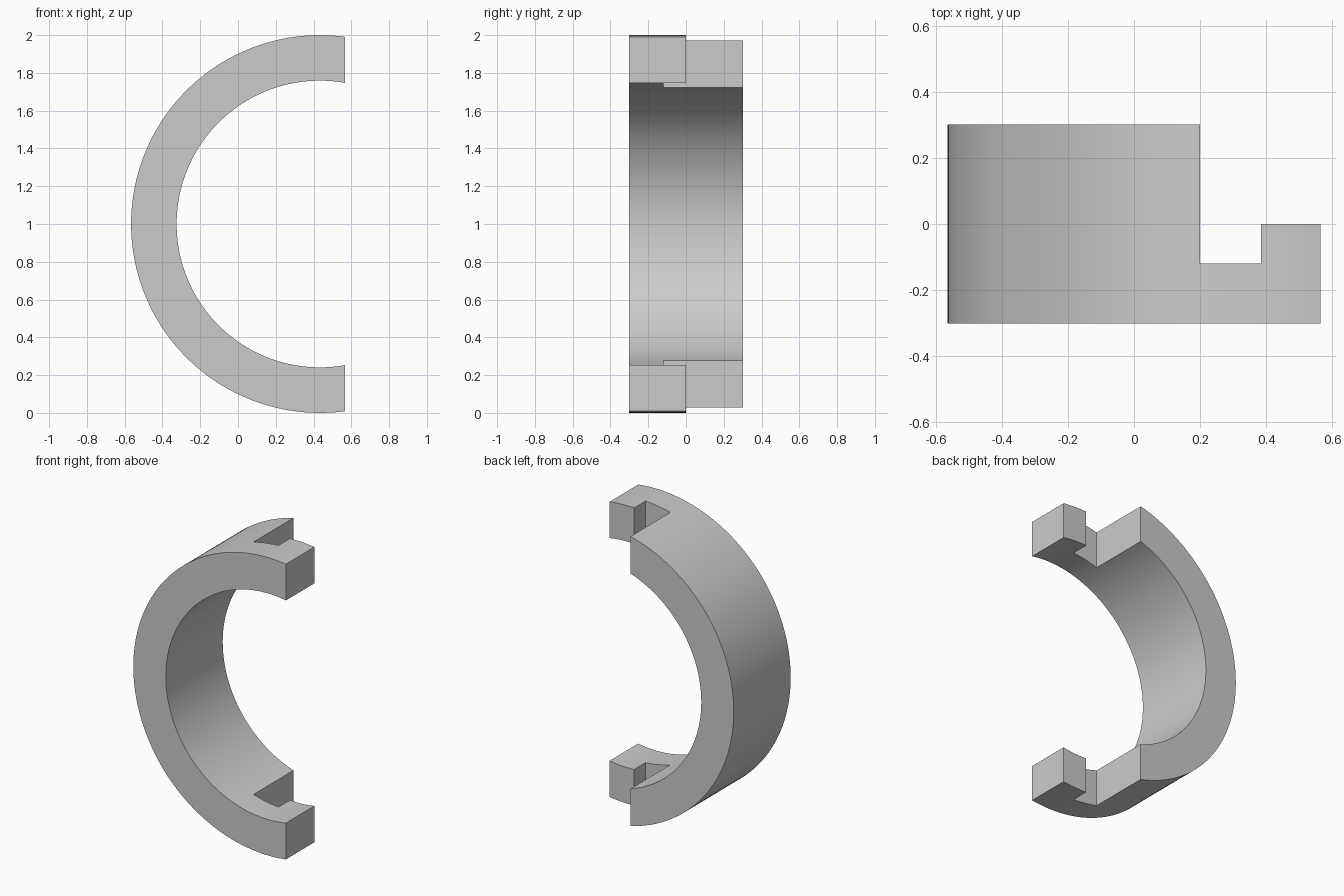
import bpy, bmesh
from math import cos, sin, pi, radians

cube = bpy.data.objects.get("Cube")
if cube:
    bpy.data.objects.remove(cube, do_unlink=True)

CENTRE_X, OUTER, INNER, HALF = 0.434, 1.0, 0.759, 0.302
SEGMENTS = 160

grey = bpy.data.materials.new("light grey")
grey.use_nodes = True
colour = (0.6, 0.6, 0.6, 1)
grey.diffuse_color = colour
grey.node_tree.nodes["Principled BSDF"].inputs["Base Color"].default_value = colour


def add_object(name, bm):
    bmesh.ops.recalc_face_normals(bm, faces=bm.faces[:])
    mesh = bpy.data.meshes.new(name)
    bm.to_mesh(mesh)
    bm.free()
    mesh.materials.append(grey)
    obj = bpy.data.objects.new(name, mesh)
    bpy.context.collection.objects.link(obj)
    return obj


# Full ring, a rectangular section swept about the y axis
bm = bmesh.new()
section = [(INNER, -HALF), (OUTER, -HALF), (OUTER, HALF), (INNER, HALF)]
loops = []
for i in range(SEGMENTS):
    a = 2 * pi * i / SEGMENTS
    loops.append([bm.verts.new((CENTRE_X + r * cos(a), y, 1 + r * sin(a)))
                  for r, y in section])
for i in range(SEGMENTS):
    here, there = loops[i - 1], loops[i]
    for j in range(4):
        bm.faces.new((here[j - 1], here[j], there[j], there[j - 1]))
ring = add_object("half_ring_clasp", bm)

# Hooked plan outline that trims the ring to a half with interlocking ends
bm = bmesh.new()
plan = [(-1, -0.5), (0.567, -0.5), (0.567, 0), (0.385, 0),
        (0.385, -0.12), (0.2, -0.12), (0.2, 0.5), (-1, 0.5)]
face = bm.faces.new([bm.verts.new((x, y, -0.5)) for x, y in plan])
top = bmesh.ops.extrude_face_region(bm, geom=[face])["geom"]
bmesh.ops.translate(bm, vec=(0, 0, 3),
                    verts=[v for v in top if isinstance(v, bmesh.types.BMVert)])
cutter = add_object("hook_outline_cutter", bm)
cutter.hide_render = True

trim = ring.modifiers.new("trim", "BOOLEAN")
trim.operation = "INTERSECT"
trim.solver = "EXACT"
trim.object = cutter

# Apply the trim, drop the helper and smooth the curved walls
bpy.context.view_layer.objects.active = ring
for obj in bpy.context.selected_objects:
    obj.select_set(False)
ring.select_set(True)
bpy.ops.object.modifier_apply(modifier=trim.name)
bpy.data.objects.remove(cutter, do_unlink=True)
bpy.ops.object.shade_smooth_by_angle(angle=radians(30))
